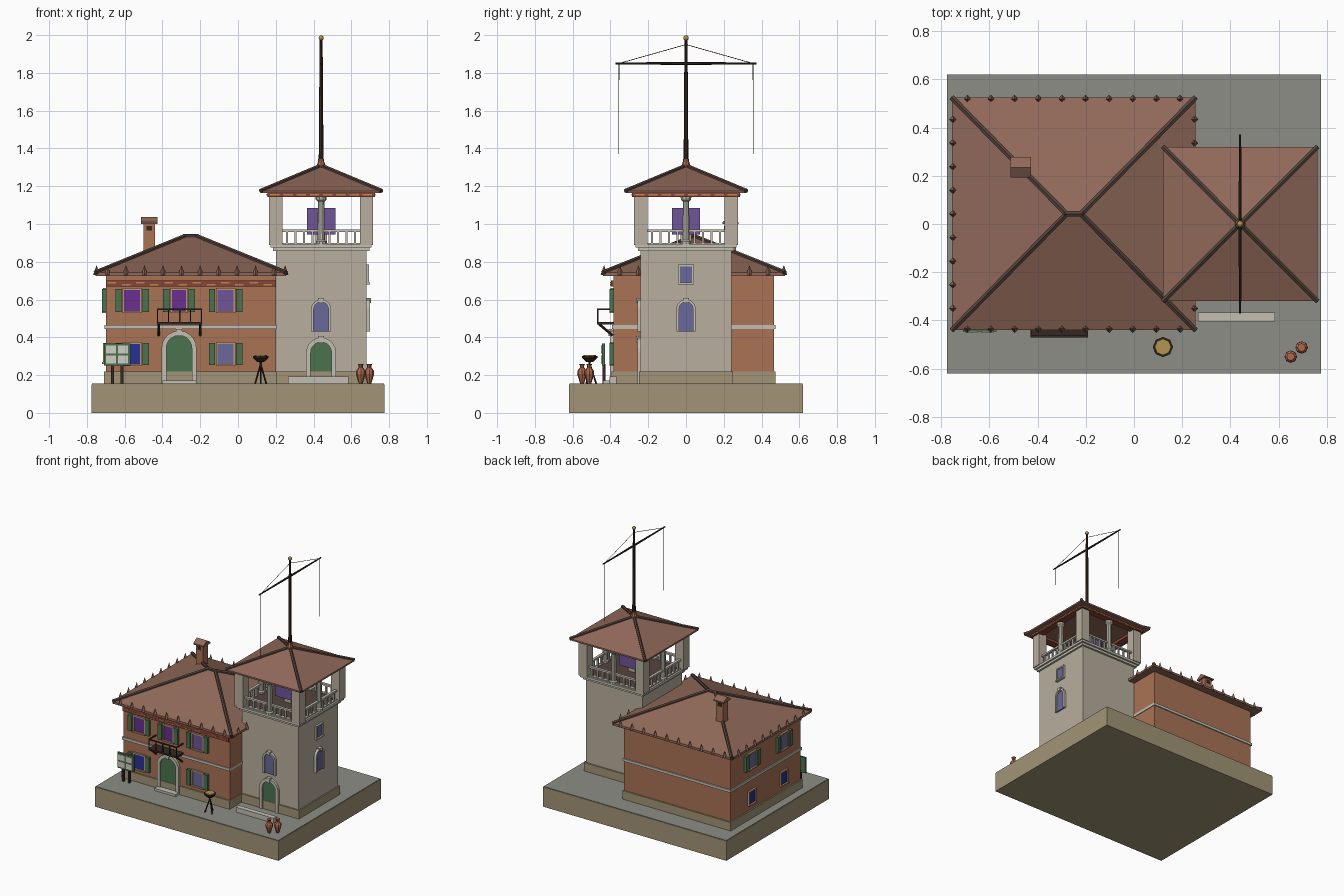
import bpy, bmesh, math
from mathutils import Matrix, Vector

if "Cube" in bpy.data.objects:
    bpy.data.objects.remove(bpy.data.objects["Cube"])

COL = dict(base=(.36, .30, .18), paving=(.27, .27, .24), wall=(.40, .17, .09), stone=(.48, .43, .34),
           trim=(.55, .52, .44), roof=(.28, .14, .10), hip=(.09, .055, .045), dark=(.035, .022, .016),
           green=(.07, .17, .08), red=(.25, .06, .035), orange=(.55, .22, .08), gold=(.45, .30, .08),
           purple=(.14, .03, .28), violet=(.16, .09, .32), slate=(.14, .14, .32), blue=(.02, .03, .30),
           clay=(.42, .14, .07), pale=(.62, .64, .56), frame=(.5, .30, .18))
MATS = {}
I = Matrix.Identity(4)


def mat(k):
    if k not in MATS:
        MATS[k] = bpy.data.materials.new(k)
        MATS[k].diffuse_color = (*COL[k], 1)
    return MATS[k]


def finish(name, bm, m):
    bmesh.ops.recalc_face_normals(bm, faces=bm.faces)
    me = bpy.data.meshes.new(name)
    bm.to_mesh(me)
    bm.free()
    me.materials.append(mat(m))
    ob = bpy.data.objects.new(name, me)
    bpy.context.collection.objects.link(ob)
    return ob


def boxes(name, spans, m, M=I):
    """Each span is x0, x1, y0, y1, z0, z1."""
    bm = bmesh.new()
    for x0, x1, y0, y1, z0, z1 in spans:
        T = Matrix.Translation(((x0 + x1) / 2, (y0 + y1) / 2, (z0 + z1) / 2))
        bmesh.ops.create_cube(bm, size=1, matrix=M @ T @ Matrix.Diagonal((x1 - x0, y1 - y0, z1 - z0, 1)))
    return finish(name, bm, m)


def prisms(name, polys, y0, y1, m, M=I):
    """Extrude x-z polygons from y0 to y1."""
    bm = bmesh.new()
    for p in polys:
        a = [bm.verts.new(M @ Vector((x, y0, z))) for x, z in p]
        b = [bm.verts.new(M @ Vector((x, y1, z))) for x, z in p]
        bm.faces.new(a)
        bm.faces.new(b[::-1])
        for i in range(len(p)):
            j = (i + 1) % len(p)
            bm.faces.new((a[i], b[i], b[j], a[j]))
    return finish(name, bm, m)


def rods(name, segs, r0, r1, n, m):
    bm = bmesh.new()
    for a, b in segs:
        a, b = Vector(a), Vector(b)
        q = (b - a).to_track_quat('Z', 'Y').to_matrix().to_4x4()
        bmesh.ops.create_cone(bm, cap_ends=True, segments=n, radius1=r0, radius2=r1, depth=(b - a).length,
                              matrix=Matrix.Translation((a + b) / 2) @ q)
    return finish(name, bm, m)


def lathe(name, prof, loc, n, m):
    bm = bmesh.new()
    rings = [[bm.verts.new((loc[0] + r * math.cos(t), loc[1] + r * math.sin(t), loc[2] + z))
              for t in (2 * math.pi * k / n for k in range(n))] for r, z in prof]
    for a, b in zip(rings, rings[1:]):
        for i in range(n):
            bm.faces.new((a[i], a[(i + 1) % n], b[(i + 1) % n], b[i]))
    bm.faces.new(rings[0])
    bm.faces.new(rings[-1])
    return finish(name, bm, m)


def wall(x, y, deg):
    return Matrix.Translation((x, y, 0)) @ Matrix.Rotation(math.radians(deg), 4, 'Z')


def hip_roof(name, cx, cy, hx, hy, z0, z1, top, ridge, r):
    bm = bmesh.new()
    corners = [(-1, -1), (1, -1), (1, 1), (-1, 1)]
    low = [bm.verts.new((cx + sx * hx, cy + sy * hy, z0)) for sx, sy in corners]
    mid = [bm.verts.new((cx + sx * hx, cy + sy * hy, z1)) for sx, sy in corners]
    L, R = bm.verts.new((cx - ridge, cy, top)), bm.verts.new((cx + ridge, cy, top))
    bm.faces.new(low)
    for i in range(4):
        j = (i + 1) % 4
        bm.faces.new((low[i], low[j], mid[j], mid[i]))
    for f in ((mid[0], mid[1], R, L), (mid[1], mid[2], R), (mid[2], mid[3], L, R), (mid[3], mid[0], L)):
        bm.faces.new(f)
    finish(name, bm, 'roof')
    hips = [((cx + sx * hx, cy + sy * hy, z1), (cx + sx * ridge, cy, top)) for sx, sy in corners]
    rods(name + "_hip_tiles", hips + [((cx - ridge - .01, cy, top), (cx + ridge + .01, cy, top))], r, r, 6, 'hip')


def arch_line(w, z0, h, n=10):
    r = w / 2
    c = z0 + h - r
    return [(-r, z0)] + [(-r * math.cos(math.pi * i / n), c + r * math.sin(math.pi * i / n))
                         for i in range(n + 1)] + [(r, z0)]


def arch(name, M, w, z0, h, t, m):
    """Arched opening with a stone surround and keystone."""
    inn, out = arch_line(w, z0, h), arch_line(w + 2 * t, z0, h + t)
    prisms(name + "_panel", [inn], -.008, .01, m, M)
    ring = [[inn[i], inn[i + 1], out[i + 1], out[i]] for i in range(len(inn) - 1)]
    prisms(name + "_surround", ring, -.018, .01, 'trim', M)
    top = z0 + h
    prisms(name + "_keystone", [[(-.01, top - .004), (.01, top - .004), (.016, top + t + .008),
                                 (-.016, top + t + .008)]], -.025, 0, 'trim', M)


def window(name, M, w, z0, z1, glass, frame='frame', shutters=True):
    h = w / 2
    boxes(name + "_glass", [(-h, h, -.008, .01, z0, z1)], glass, M)
    f = .01
    boxes(name + "_frame", [(-h - f, -h, -.014, .01, z0, z1), (h, h + f, -.014, .01, z0, z1),
                            (-h - f, h + f, -.014, .01, z1, z1 + f), (-h - f, h + f, -.02, .01, z0 - f, z0)], frame, M)
    if shutters:
        boxes(name + "_shutters", [(s * (h + .03) - .017, s * (h + .03) + .017, -.02, 0, z0 - .005, z1 + .005)
                                   for s in (-1, 1)], 'green', M)


# Base and paving
boxes("base", [(-.775, .775, -.62, .62, 0, .15)], 'base')
boxes("paving", [(-.773, .773, -.618, .618, .148, .155)], 'paving')

# House body
boxes("house_walls", [(-.70, .20, -.385, .465, .15, .73)], 'wall')
boxes("house_plinth", [(-.71, .205, -.395, .475, .15, .22)], 'base')
boxes("house_band", [(-.708, .205, -.393, .473, .445, .465)], 'trim')
boxes("frieze", [(-.70, .20, -.398, -.38, .668, .702)], 'red')
boxes("frieze_blocks", [(-.69 + i * .075, -.645 + i * .075, -.402, -.39, .685 - .01 * (i % 2), .692 - .01 * (i % 2))
                        for i in range(12)], 'orange')
hip_roof("house_roof", -.25, .042, .505, .482, .725, .742, .935, .03, .013)

# Ornaments along the eaves
tips = [(-.25 + (i - 4.5) * .098, .042 + s * .476) for i in range(10) for s in (-1, 1)]
tips += [(-.25 + s * .499, .042 + (i - 4) * .098) for i in range(9) for s in (-1, 1)]
tips = [(x, y) for x, y in tips if not (x > .19 and abs(y) < .25)]
rods("eave_ornaments", [((x, y, .73), (x, y, .78)) for x, y in tips], .018, .001, 4, 'roof')

# Chimney
boxes("chimney", [(-.50, -.44, .205, .265, .80, 1.0)], 'wall')
boxes("chimney_vents", [(-.485, -.455, .202, .268, .965, .99)], 'dark')
prisms("chimney_cap", [[(-.043, 1.0), (.043, 1.0), (.043, 1.01), (0, 1.037), (-.043, 1.01)]], -.043, .043, 'roof',
       wall(-.47, .235, 90))

# House windows and door
for i, (x, up, lo) in enumerate([(-.56, 'purple', 'blue'), (-.312, 'purple', None), (-.065, 'violet', 'slate')]):
    M = wall(x, -.385, 0)
    window(f"upper_window_{i}", M, .085 if i != 1 else .075, .54, .65, up)
    if lo:
        window(f"lower_window_{i}", M, .085, .258, .365, lo)
for i, y in enumerate((.21, -.175)):
    M = wall(-.70, y, -90)
    window(f"side_upper_window_{i}", M, .08, .54, .65, 'slate')
    window(f"side_lower_window_{i}", M, .07, .27, .36, 'blue', shutters=False)
arch("house_door", wall(-.312, -.385, 0), .135, .155, .255, .025, 'green')
boxes("house_step", [(-.40, -.22, -.44, -.385, .15, .172)], 'trim')

# Balcony
boxes("balcony_floor", [(-.43, -.19, -.47, -.385, .467, .48)], 'dark')
boxes("balcony_railing", [(-.43, -.19, -.47, -.462, .545, .553), (-.43, -.422, -.47, -.385, .545, .553),
                          (-.198, -.19, -.47, -.385, .545, .553)] +
      [(x, x + .007, -.47, -.463, .475, .55) for x in (-.43, -.371, -.312, -.255, -.197)], 'dark')
rods("balcony_brackets", [((x, -.388, .41), (x, -.46, .47)) for x in (-.42, -.20)], .007, .007, 4, 'dark')

# Tower
cx = .44
boxes("tower_walls", [(.20, .68, -.24, .24, .15, .865)], 'stone')
boxes("tower_plinth", [(.19, .69, -.25, .25, .15, .22)], 'base')
boxes("tower_cornice", [(.185, .695, -.255, .255, .858, .875), (.172, .708, -.268, .268, .875, .893)], 'trim')
boxes("loggia_floor", [(.2, .68, -.24, .24, .89, .896)], 'hip')
boxes("loggia_pillars", [(cx + sx * .24 - .035, cx + sx * .24 + .035, sy * .24 - .035, sy * .24 + .035, .89, 1.155)
                         for sx in (-1, 1) for sy in (-1, 1)], 'stone')
for k in range(4):
    M = wall(cx, 0, k * 90)
    boxes(f"balustrade_{k}", [(-.21, .21, -.255, -.235, .957, .97), (-.21, .21, -.255, -.235, .89, .9)] +
          [(s * x - .006, s * x + .006, -.251, -.239, .895, .96) for x in (.045, .09, .135, .18) for s in (-1, 1)],
          'trim', M)
    c = M @ Vector((0, -.245, .893))
    lathe(f"loggia_column_{k}", [(.028, 0), (.028, .015), (.02, .022), (.017, .225), (.028, .235), (.03, .25)],
          c, 10, 'trim')
    boxes(f"eave_beam_{k}", [(-.285, .285, -.285, -.235, 1.143, 1.168)], 'red', M)
    boxes(f"eave_blocks_{k}", [(-.27 + i * .07, -.22 + i * .07, -.289, -.28, 1.15, 1.158) for i in range(8)],
          'orange', M)
boxes("lantern", [(cx - .075, cx + .075, -.075, .075, .945, 1.085)], 'violet')
boxes("lantern_stand", [(cx - .03, cx + .03, -.03, .03, .89, .945)], 'stone')
hip_roof("tower_roof", cx, 0, .32, .32, 1.163, 1.175, 1.308, .001, .012)

# Tower openings and low bench
arch("tower_door", wall(cx, -.24, 0), .11, .155, .22, .024, 'green')
arch("tower_front_window", wall(cx, -.24, 0), .078, .432, .155, .014, 'slate')
arch("tower_side_window", wall(.68, 0, 90), .074, .432, .155, .014, 'slate')
window("tower_top_window", wall(.68, 0, 90), .066, .69, .775, 'slate', 'trim', False)
boxes("door_step", [(.265, .585, -.405, -.367, .15, .192)], 'trim')

# Mast, yard and rigging
lathe("mast_foot", [(.022, 0), (.022, .02), (.016, .035), (.016, .05)], (cx, 0, 1.295), 8, 'clay')
rods("mast", [((cx, 0, 1.3), (cx, 0, 1.975))], .013, .008, 8, 'dark')
bm = bmesh.new()
bmesh.ops.create_uvsphere(bm, u_segments=10, v_segments=6, radius=.014, matrix=Matrix.Translation((cx, 0, 1.985)))
finish("mast_ball", bm, 'gold')
rods("yard", [((cx, 0, 1.85), (cx, s * .372, 1.85)) for s in (-1, 1)], .008, .005, 6, 'dark')
rods("rigging", [((cx, s * .355, 1.85), (cx, s * e[0], e[1])) for s in (-1, 1) for e in ((0, 1.95), (.356, 1.37))],
     .0018, .0018, 4, 'dark')

# Notice board
boxes("board_frame", [(-.71, -.57, -.445, -.43, .25, .368)], 'green')
boxes("board_panels", [(x, x + .053, -.449, -.44, z, z + .042) for x in (-.70, -.635) for z in (.262, .314)], 'pale')
boxes("board_posts", [(x - .008, x + .008, -.442, -.426, .15, .26) for x in (-.665, -.615)], 'dark')

# Brazier
bx, by = .12, -.51
lathe("brazier_bowl", [(.018, .27), (.04, .29), (.042, .302), (.036, .302)], (bx, by, 0), 8, 'dark')
lathe("brazier_coals", [(.035, .3), (.033, .306)], (bx, by, 0), 8, 'gold')
rods("brazier_legs", [((bx + .035 * math.cos(a), by + .035 * math.sin(a), .153),
                       (bx - .006 * math.cos(a), by - .006 * math.sin(a), .278))
                      for a in (math.pi / 2 + i * 2.0944 for i in range(3))], .005, .005, 5, 'dark')

# Clay jars
for i, (x, y) in enumerate([(.65, -.55), (.695, -.512)]):
    lathe(f"jar_{i}", [(.01, 0), (.013, .008), (.026, .05), (.025, .068), (.011, .085), (.011, .095), (.017, .105)],
          (x, y, .155), 8, 'clay')

for m in bpy.data.materials:
    if m.users and not m.is_grease_pencil:
        m.use_nodes = True
        m.node_tree.nodes["Principled BSDF"].inputs["Base Color"].default_value = m.diffuse_color
